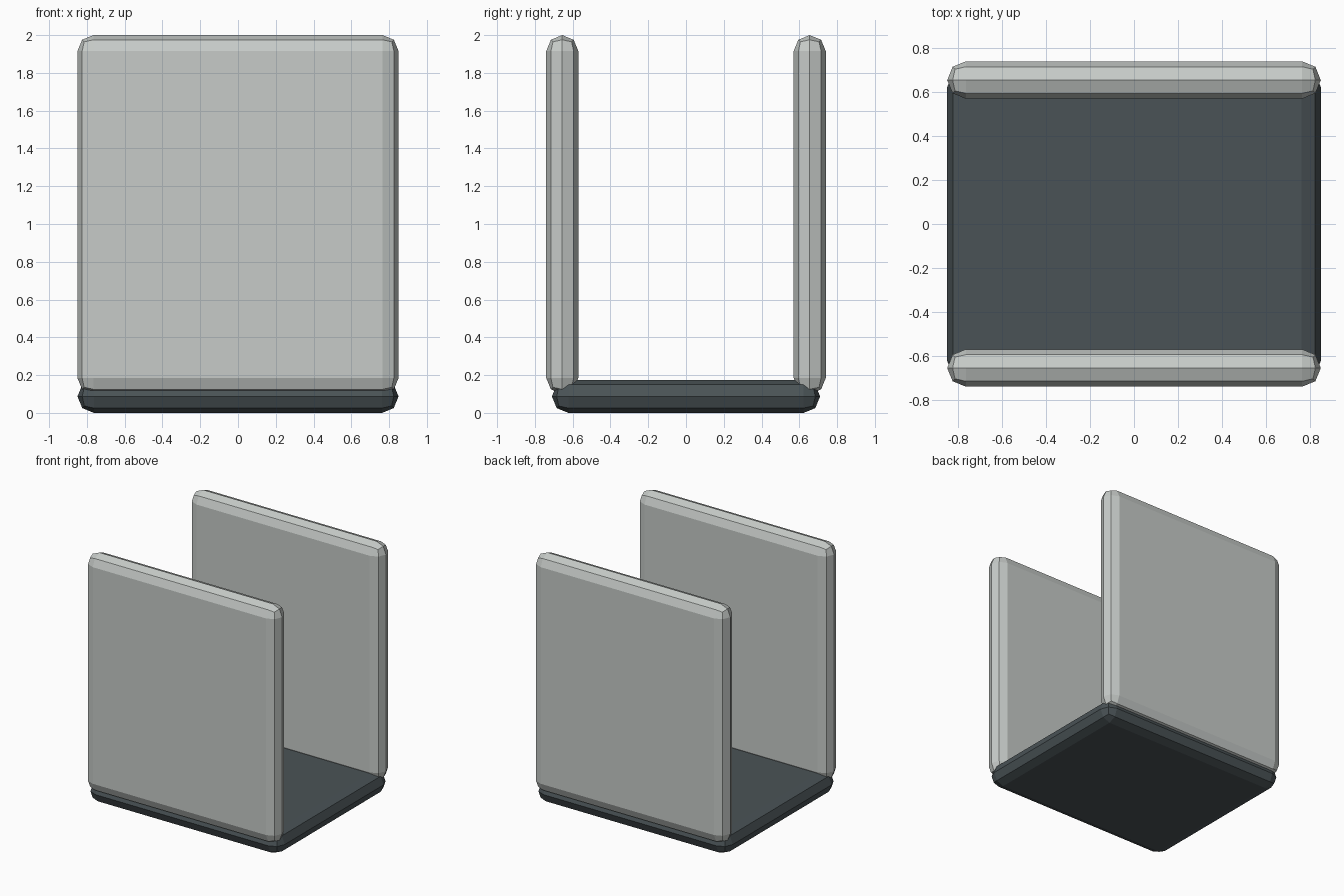
import bpy
import bmesh
from mathutils import Matrix, Vector

cube = bpy.data.objects.get("Cube")
if cube:
    bpy.data.objects.remove(cube, do_unlink=True)


def make_material(name, rgb):
    mat = bpy.data.materials.new(name)
    mat.use_nodes = True
    color = (*rgb, 1.0)
    mat.diffuse_color = color
    mat.node_tree.nodes["Principled BSDF"].inputs["Base Color"].default_value = color
    return mat


def rounded_slab(name, center, size, mat):
    """Flat-shaded box whose edges are rounded over its full thickness."""
    bm = bmesh.new()
    bmesh.ops.create_cube(bm, size=1.0)
    bmesh.ops.transform(bm, matrix=Matrix.Diagonal((*size, 1.0)), verts=bm.verts)
    bmesh.ops.bevel(bm, geom=bm.edges[:], offset=min(size) / 2 - 0.0005,
                    offset_type='OFFSET', segments=2, profile=0.5, affect='EDGES')
    # Close the thin strip left along the rim
    bmesh.ops.remove_doubles(bm, verts=bm.verts[:], dist=0.002)
    bmesh.ops.recalc_face_normals(bm, faces=bm.faces[:])
    mesh = bpy.data.meshes.new(name)
    bm.to_mesh(mesh)
    bm.free()
    mesh.materials.append(mat)
    obj = bpy.data.objects.new(name, mesh)
    obj.location = Vector(center)
    bpy.context.collection.objects.link(obj)
    return obj


light_grey = make_material("light grey", (0.57, 0.60, 0.58))
dark_slate = make_material("dark slate", (0.068, 0.086, 0.093))

# Base plate
rounded_slab("base_plate", (0, 0, 0.0875), (1.70, 1.42, 0.175), dark_slate)

# Upright panels at the front and back
for side, label in ((-1, "front_panel"), (1, "back_panel")):
    rounded_slab(label, (0, side * 0.655, 1.05), (1.70, 0.17, 1.90), light_grey)
